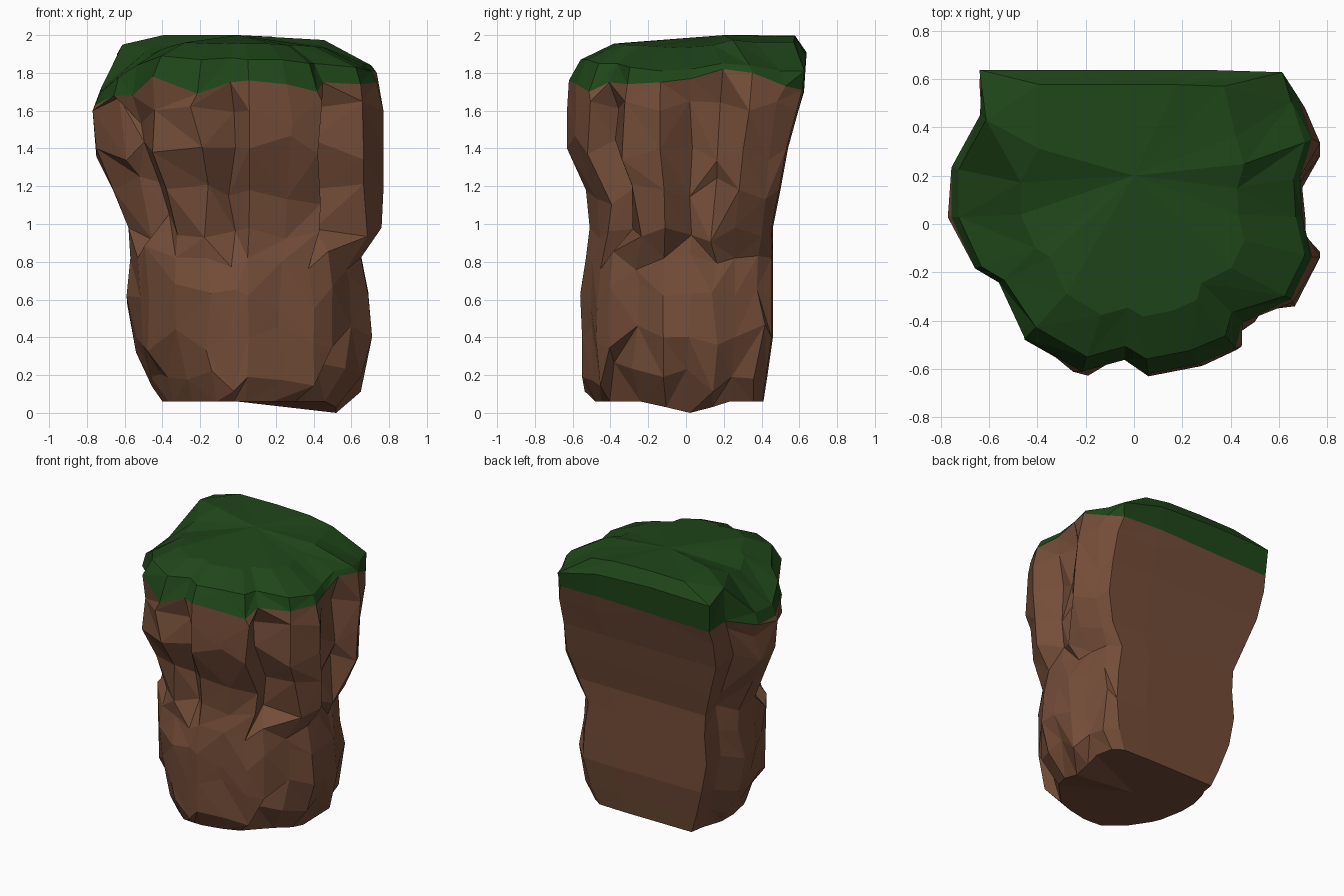
import bpy, bmesh, random
from mathutils import Vector

if "Cube" in bpy.data.objects:
    bpy.data.objects.remove(bpy.data.objects["Cube"])
random.seed(11)

# plan outline, anticlockwise from back left: x, y, turf edge z, turf shoulder z, groove depth
PLAN = [(-.64, .64, 1.70, 1.90, 0), (-.65, .46, 1.72, 1.95, .03), (-.77, .24, 1.64, 1.72, 0),
        (-.77, .03, 1.63, 1.70, 0), (-.67, -.19, 1.68, 1.78, .05), (-.57, -.25, 1.68, 1.84, .13),
        (-.46, -.49, 1.78, 1.89, 0), (-.22, -.63, 1.69, 1.87, 0), (-.04, -.58, 1.75, 1.88, .10),
        (.06, -.64, 1.76, 1.87, 0), (.27, -.60, 1.74, 1.87, 0), (.44, -.53, 1.70, 1.85, .02),
        (.47, -.42, 1.75, 1.85, .11), (.68, -.32, 1.74, 1.83, 0), (.77, -.14, 1.75, 1.81, 0),
        (.73, .03, 1.77, 1.82, .08), (.72, .20, 1.82, 1.85, .08), (.77, .36, 1.80, 1.84, 0),
        (.71, .54, 1.73, 1.81, .02), (.63, .63, 1.71, 1.81, 0), (.30, .64, 1.72, 1.89, 0),
        (-.15, .64, 1.71, 1.91, 0)]
# height, then left, right, front and back extents
LEVELS = [(.06, .40, .52, .48, .41), (.19, .46, .65, .55, .43), (.40, .54, .71, .55, .46),
          (.62, .59, .69, .56, .46), (.82, .57, .65, .53, .46), (.98, .58, .76, .51, .46),
          (1.18, .66, .77, .53, .50), (1.40, .75, .77, .63, .54), (1.60, .77, .77, .63, .595)]
N = len(PLAN)
BACK = (0, N - 3, N - 2, N - 1)
PINNED = BACK + (3, 9, 14, 17)          # columns that carry the silhouettes


def place(x, y, ext, z):
    l, r, f, b = ext
    return Vector((x / .77 * (l if x < 0 else r), y / .64 * (f if y < 0 else b), z))


def skin(name, rings, color, bottom=False, apex=None):
    bm = bmesh.new()
    vr = [[bm.verts.new(p) for p in ring] for ring in rings]
    for a, b in zip(vr, vr[1:]):
        for i in range(N):
            j = (i + 1) % N
            if random.random() < .5:
                tris = ((a[i], a[j], b[j]), (a[i], b[j], b[i]))
            else:
                tris = ((a[i], a[j], b[i]), (a[j], b[j], b[i]))
            for t in tris:
                bm.faces.new(t)
    if bottom:
        # fan round a centre point so the dipped corner stays closed
        c = bm.verts.new((0, 0, .06))
        for i in range(N):
            bm.faces.new((vr[0][(i + 1) % N], vr[0][i], c))
    if apex:
        c = bm.verts.new(apex)
        for i in range(N):
            bm.faces.new((vr[-1][i], vr[-1][(i + 1) % N], c))
    bmesh.ops.recalc_face_normals(bm, faces=bm.faces[:])
    me = bpy.data.meshes.new(name)
    bm.to_mesh(me)
    bm.free()
    ob = bpy.data.objects.new(name, me)
    bpy.context.collection.objects.link(ob)
    mat = bpy.data.materials.new(name)
    mat.diffuse_color = color
    mat.use_nodes = True
    mat.node_tree.nodes["Principled BSDF"].inputs["Base Color"].default_value = mat.diffuse_color
    me.materials.append(mat)
    return ob


# rocky column: flat back, full rounded foot, grooved and chiselled upper half
rings = []
for k, (z, *ext) in enumerate(LEVELS):
    ring = []
    for i, (x, y, edge, top, groove) in enumerate(PLAN):
        s = 1
        if i not in BACK:
            if z < .9:
                s = 1 + groove * random.uniform(.8, 1.5)
            else:
                s = 1 - groove * random.uniform(.5, 1.2)
        dx = dy = dz = 0
        if k and i not in PINNED:
            s -= random.choice((0, 0, .02, .05))
            dz = random.uniform(-.08, .08)
            # slide along the surface so that the facets are uneven
            t = random.uniform(-.035, .035)
            dx, dy = -y * t / .64, x * t / .77
        px = max(-.77, min(.77, x * s + dx))
        py = max(-.64, min(.64, y * s + dy))
        if i in (17, 18, 19) and .1 < z < 1.1:
            px *= .91                      # slimmer back right corner low down
        ring.append(place(px, py, ext, z + dz))
    rings.append(ring)
for i, dip in ((14, .03), (15, 0), (16, .03)):
    rings[0][i].z = dip
rim = [place(x, y, (.755, .735, .62, .625), edge) for x, y, edge, top, g in PLAN]
skin("rock_body", rings + [rim], (.175, .074, .040, 1), bottom=True)

# turf cap: ragged edge, shoulder, then a gently domed top
shoulder, inner = [], []
for (x, y, edge, top, g), p in zip(PLAN, rim):
    s = 1.02 if y > .6 else .90 if y < -.4 else .96
    shoulder.append(Vector((max(p.x * s, -.74), min(p.y * s, .64), top)))
    inner.append(Vector((p.x * .62, p.y * .65 + .15 * (y > .6) + .02,
                         min(2.0, top * .35 + 1.30 + .03 * (y > .2)))))
skin("grass_top", [rim, shoulder, inner], (.014, .062, .010, 1), apex=(0, .2, 2.0))
